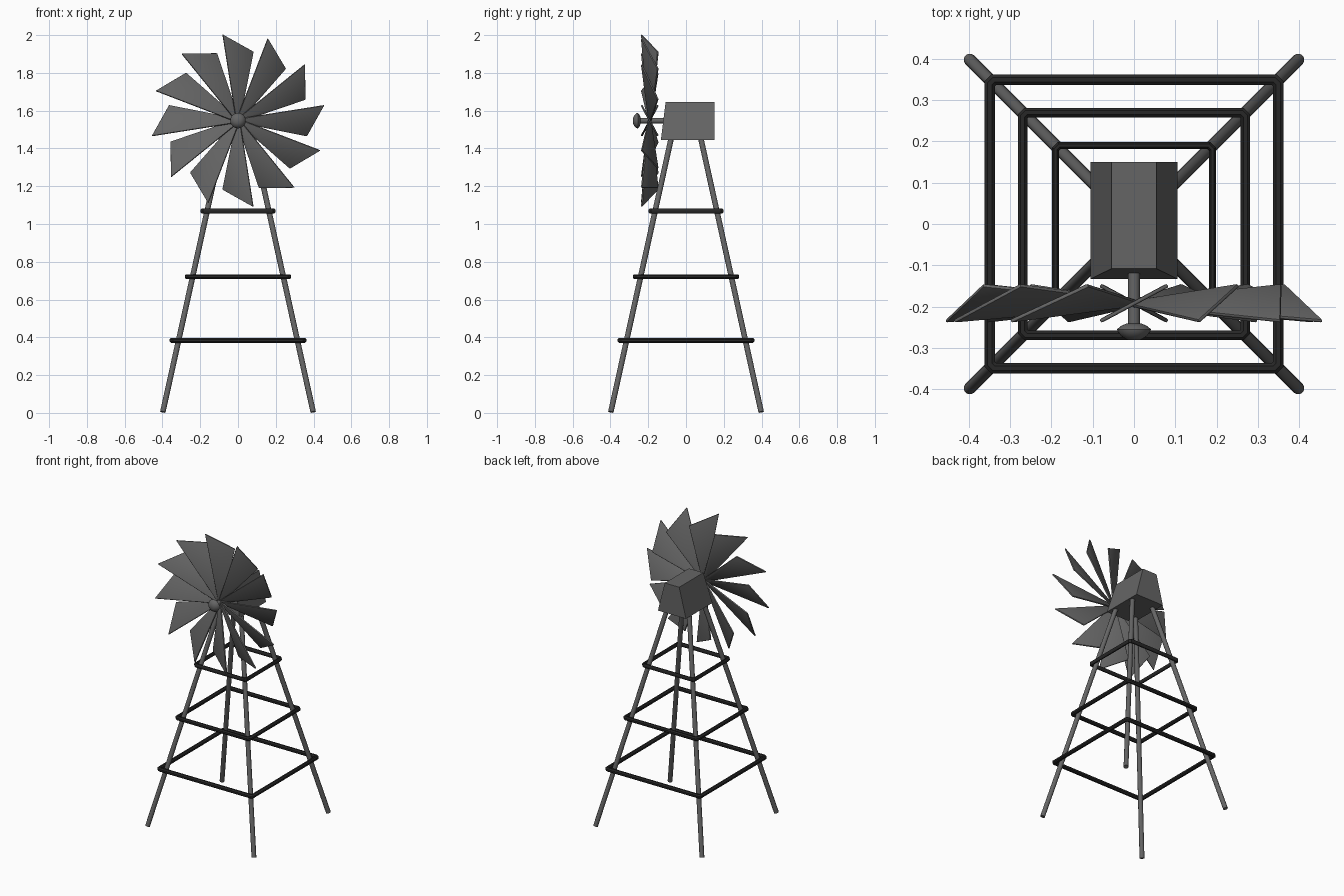
import bpy, bmesh
from math import sin, cos, pi, radians
from mathutils import Vector, Matrix

if "Cube" in bpy.data.objects:
    bpy.data.objects.remove(bpy.data.objects["Cube"])

AXIS_Z = 1.547   # height of the wheel axis
WHEEL_Y = -0.192


def material(name, v):
    m = bpy.data.materials.new(name)
    m.diffuse_color = (v, v, v, 1)
    m.use_nodes = True
    m.node_tree.nodes["Principled BSDF"].inputs["Base Color"].default_value = m.diffuse_color
    return m


STEEL = material("dark_steel", 0.13)
BLACK = material("black_steel", 0.02)


def finish(name, bm, mat, smooth=True):
    bmesh.ops.recalc_face_normals(bm, faces=bm.faces)
    me = bpy.data.meshes.new(name)
    bm.to_mesh(me)
    bm.free()
    ob = bpy.data.objects.new(name, me)
    bpy.context.collection.objects.link(ob)
    me.materials.append(mat)
    if smooth:
        bpy.ops.object.select_all(action='DESELECT')
        ob.select_set(True)
        bpy.context.view_layer.objects.active = ob
        bpy.ops.object.shade_smooth_by_angle(angle=radians(35))
    return ob


def rod(name, a, b, r, n=12):
    a, b = Vector(a), Vector(b)
    d = b - a
    bm = bmesh.new()
    rot = d.to_track_quat('Z', 'Y').to_matrix().to_4x4()
    bmesh.ops.create_cone(bm, cap_ends=True, segments=n, radius1=r, radius2=r,
                          depth=d.length, matrix=Matrix.Translation((a + b) / 2) @ rot)
    return finish(name, bm, STEEL)


def bridge(bm, rings, closed=False):
    n = len(rings[0])
    for i in range(len(rings) if closed else len(rings) - 1):
        p, q = rings[i], rings[(i + 1) % len(rings)]
        for j in range(n):
            k = (j + 1) % n
            bm.faces.new((p[j], p[k], q[k], q[j]))


# Four splayed legs
for sx, side in ((-1, "left"), (1, "right")):
    for sy, end in ((-1, "front"), (1, "back")):
        rod(f"{end}_{side}_leg", (sx * 0.398, sy * 0.398, 0.005),
            (sx * 0.077, sy * 0.077, 1.46), 0.015)


# Square braces with clipped corners
def brace(name, h, z, w, c=0.009, t=0.014):
    bm = bmesh.new()
    rings = []
    for i in range(4):
        rot = Matrix.Rotation(i * pi / 2, 3, 'Z')
        for s in (-1, 1):
            ring = []
            for j in range(8):
                a = (j + 0.5) * pi / 4
                d = w * cos(a)
                p = Vector((h + d, s * (h - c + 0.414 * d), z + t * sin(a)))
                ring.append(bm.verts.new(rot @ p))
            rings.append(ring)
    bridge(bm, rings, closed=True)
    finish(name, bm, BLACK)


brace("lower_brace", 0.349, 0.384, 0.0140)
brace("middle_brace", 0.270, 0.721, 0.0125)
brace("upper_brace", 0.190, 1.069, 0.0090)

# Tapered gear housing
bm = bmesh.new()
levels = []
for z, x, y in ((1.445, 0.105, -0.133), (1.645, 0.054, -0.108)):
    levels.append([bm.verts.new(p) for p in
                   ((-x, y, z), (x, y, z), (x, 0.15, z), (-x, 0.15, z))])
bridge(bm, levels)
bm.faces.new(levels[0])
bm.faces.new(levels[1])
finish("gear_housing", bm, STEEL, smooth=False)

# Shaft and rounded hub cap
rod("shaft", (0, -0.10, AXIS_Z), (0, -0.255, AXIS_Z), 0.0145, 16)
bm = bmesh.new()
rings = []
for r, y in ((0.018, -0.241), (0.032, -0.247), (0.041, -0.255), (0.039, -0.262),
             (0.029, -0.273), (0.015, -0.281)):
    rings.append([bm.verts.new((r * cos(2 * pi * j / 20), y, AXIS_Z + r * sin(2 * pi * j / 20)))
                  for j in range(20)])
bridge(bm, rings)
bm.faces.new(rings[0])
bm.faces.new(rings[-1])
finish("hub_cap", bm, STEEL)

# Twelve pitched blades around the shaft
for i in range(12):
    bm = bmesh.new()
    sides = []
    for y in (-0.005, 0.005):
        sides.append([bm.verts.new((u, y, r)) for u, r in
                      ((-0.013, 0.01), (0.013, 0.01), (0.093, 0.365), (-0.093, 0.457))])
    bridge(bm, sides)
    bm.faces.new(sides[0])
    bm.faces.new(sides[1])
    bmesh.ops.bevel(bm, geom=bm.edges[:], offset=0.004, segments=2,
                    profile=0.5, affect='EDGES')
    bmesh.ops.transform(bm, verts=bm.verts[:], matrix=(
        Matrix.Translation((0, WHEEL_Y, AXIS_Z)) @ Matrix.Rotation(i * pi / 6, 4, 'Y')
        @ Matrix.Rotation(radians(28), 4, 'Z')))
    finish(f"blade_{i + 1}", bm, STEEL)
